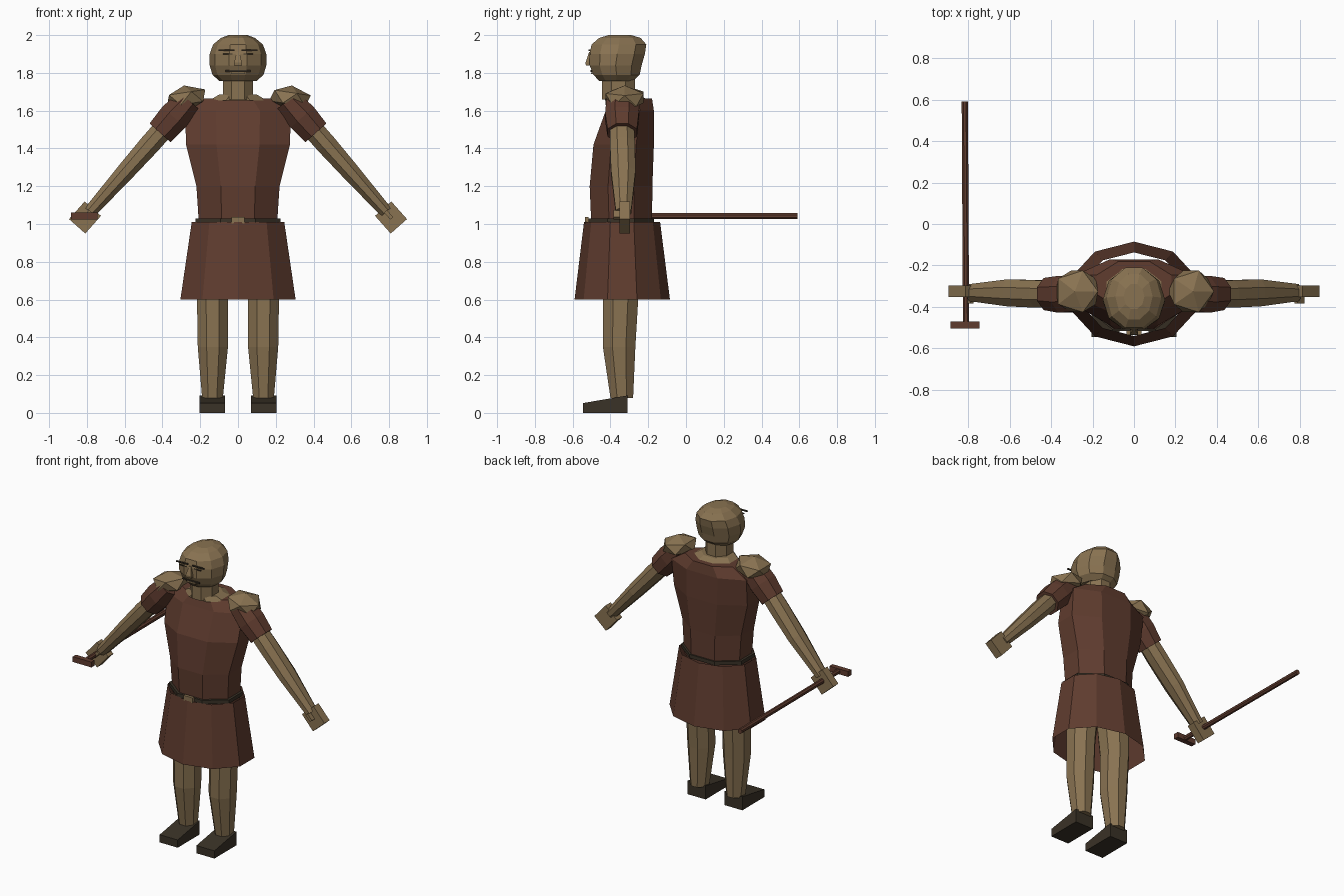
import bpy, bmesh, math
from mathutils import Matrix, Vector

if "Cube" in bpy.data.objects:
    bpy.data.objects.remove(bpy.data.objects["Cube"], do_unlink=True)


def material(name, rgb):
    m = bpy.data.materials.new(name)
    m.use_nodes = True
    m.diffuse_color = (*rgb, 1)
    bsdf = next(n for n in m.node_tree.nodes if n.type == "BSDF_PRINCIPLED")
    bsdf.inputs["Base Color"].default_value = (*rgb, 1)
    return m


TAN = material("tan skin", (0.25, 0.17, 0.083))
BROWN = material("brown cloth", (0.115, 0.045, 0.028))
DARK = material("dark leather", (0.042, 0.032, 0.02))


def finish(name, bm, mat, matrix=None):
    bmesh.ops.recalc_face_normals(bm, faces=bm.faces)
    mesh = bpy.data.meshes.new(name)
    bm.to_mesh(mesh)
    bm.free()
    mesh.materials.append(mat)
    ob = bpy.data.objects.new(name, mesh)
    bpy.context.collection.objects.link(ob)
    if matrix:
        ob.matrix_world = matrix
    return ob


def loft(name, rings, sides, mat, flat=True, caps=True, matrix=None):
    """Rings are (z, x centre, half width, front y, back y)."""
    bm = bmesh.new()
    step = 2 * math.pi / sides
    angles = [(i + (0.5 if flat else 0)) * step for i in range(sides)]
    mx = max(math.sin(a) for a in angles)
    my = max(math.cos(a) for a in angles)
    loops = []
    for z, cx, rx, yf, yb in rings:
        loops.append([bm.verts.new((cx + rx * math.sin(a) / mx,
                                    (yf + yb) / 2 + (yf - yb) / 2 * math.cos(a) / my, z))
                      for a in angles])
    for lo, hi in zip(loops, loops[1:]):
        for i in range(sides):
            j = (i + 1) % sides
            bm.faces.new((lo[i], lo[j], hi[j], hi[i]))
    if caps:
        bm.faces.new(loops[0])
        bm.faces.new(loops[-1])
    return finish(name, bm, mat, matrix)


def box(name, centre, size, mat, matrix=None):
    bm = bmesh.new()
    bmesh.ops.create_cube(bm, size=1)
    bmesh.ops.scale(bm, vec=size, verts=bm.verts)
    bmesh.ops.translate(bm, vec=centre, verts=bm.verts)
    return finish(name, bm, mat, matrix)


# Tunic, belt and open skirt
loft("tunic", [(0.97, 0, 0.205, -0.5, -0.18), (1.2, 0, 0.22, -0.51, -0.178),
               (1.42, 0, 0.275, -0.49, -0.17), (1.6, 0, 0.28, -0.425, -0.17),
               (1.665, 0, 0.18, -0.405, -0.18)], 8, BROWN)
loft("belt", [(1.005, 0, 0.225, -0.517, -0.17), (1.03, 0, 0.225, -0.517, -0.17)], 8, DARK)
box("buckle", (0, -0.525, 1.02), (0.07, 0.02, 0.035), TAN)
loft("skirt", [(0.6, 0, 0.305, -0.59, -0.085), (1.01, 0, 0.245, -0.54, -0.137)],
     10, BROWN, flat=False, caps=False)

# Neck and head
loft("collar", [(1.655, 0, 0.15, -0.43, -0.2), (1.685, 0, 0.1, -0.43, -0.25)], 8, TAN)
loft("neck", [(1.66, 0, 0.08, -0.445, -0.27), (1.78, 0, 0.08, -0.445, -0.27)], 8, TAN)
loft("head", [(1.758, 0, 0.1, -0.46, -0.28), (1.79, 0, 0.135, -0.49, -0.245),
              (1.84, 0, 0.15, -0.51, -0.235), (1.9, 0, 0.15, -0.51, -0.218),
              (1.95, 0, 0.132, -0.5, -0.21), (1.985, 0, 0.09, -0.46, -0.24),
              (2.0, 0, 0.05, -0.41, -0.29)], 10, TAN)
loft("nose", [(1.84, 0, 0.02, -0.53, -0.49), (1.855, 0, 0.02, -0.532, -0.49),
              (1.91, 0, 0.008, -0.513, -0.49)], 4, TAN)
box("mouth", (0, -0.502, 1.81), (0.13, 0.008, 0.008), DARK)
box("lower_lip", (0, -0.497, 1.798), (0.07, 0.012, 0.01), TAN)

arm_dir = Vector((0.663, 0, -0.748)).normalized()
for side, s in (("left", 1), ("right", -1)):
    # Face details
    box(side + "_brow", (s * 0.06, -0.511, 1.92), (0.085, 0.009, 0.008), DARK)
    box(side + "_eye", (s * 0.055, -0.508, 1.9), (0.05, 0.006, 0.005), DARK)

    # Leg and wedge shaped foot
    loft(side + "_leg", [(0.08, s * 0.135, 0.055, -0.4, -0.28),
                         (0.35, s * 0.133, 0.08, -0.44, -0.268),
                         (0.6, s * 0.135, 0.082, -0.44, -0.253),
                         (0.97, s * 0.11, 0.1, -0.45, -0.24)], 8, TAN)
    foot = box(side + "_foot", (s * 0.1375, -0.4275, 0.046), (0.135, 0.235, 0.092), DARK)
    for v in foot.data.vertices:
        if v.co.z > 0.05 and v.co.y < -0.5:
            v.co.z = 0.052

    # Arm parts run along a local axis from the shoulder to the hand
    d = Vector((s * arm_dir.x, 0, arm_dir.z))
    across = Vector((0, 1, 0)).cross(d)
    arm = Matrix((across, (0, 1, 0), d)).transposed().to_4x4()
    arm.translation = (s * 0.3, -0.335, 1.61)
    loft(side + "_sleeve", [(-0.06, 0, 0.07, -0.085, 0.08), (0.06, 0, 0.082, -0.093, 0.085),
                            (0.17, 0, 0.074, -0.08, 0.075)], 8, BROWN, matrix=arm)
    loft(side + "_arm", [(0.1, 0, 0.055, -0.068, 0.058), (0.25, 0, 0.055, -0.068, 0.064),
                         (0.45, 0, 0.048, -0.062, 0.068), (0.73, 0, 0.034, -0.037, 0.045)],
         8, TAN, matrix=arm)
    box(side + "_hand", (0, 0.01, 0.769), (0.115, 0.055, 0.125), TAN, arm)
    box(side + "_thumb", (0, -0.03, 0.75), (0.02, 0.035, 0.05), TAN, arm)

    # Faceted shoulder pad
    bm = bmesh.new()
    bmesh.ops.create_icosphere(bm, subdivisions=1, radius=1)
    finish(side + "_shoulder_pad", bm, TAN,
           Matrix.Translation((s * 0.275, -0.325, 1.666))
           @ Matrix.Rotation(s * 0.15, 4, "Y")
           @ Matrix.Diagonal((0.12, 0.118, 0.068, 1)))

# Staff held in the right hand, with a crosspiece at its front end
lay_down = Matrix.Translation((-0.813, 0, 1.042)) @ Matrix.Rotation(-math.pi / 2, 4, "X")
loft("staff", [(-0.5, 0.003, 0.015, -0.016, 0.016), (0.59, -0.003, 0.015, -0.016, 0.016)],
     8, BROWN, matrix=lay_down)
box("staff_crosspiece", (-0.815, -0.487, 1.042), (0.14, 0.034, 0.036), BROWN)
